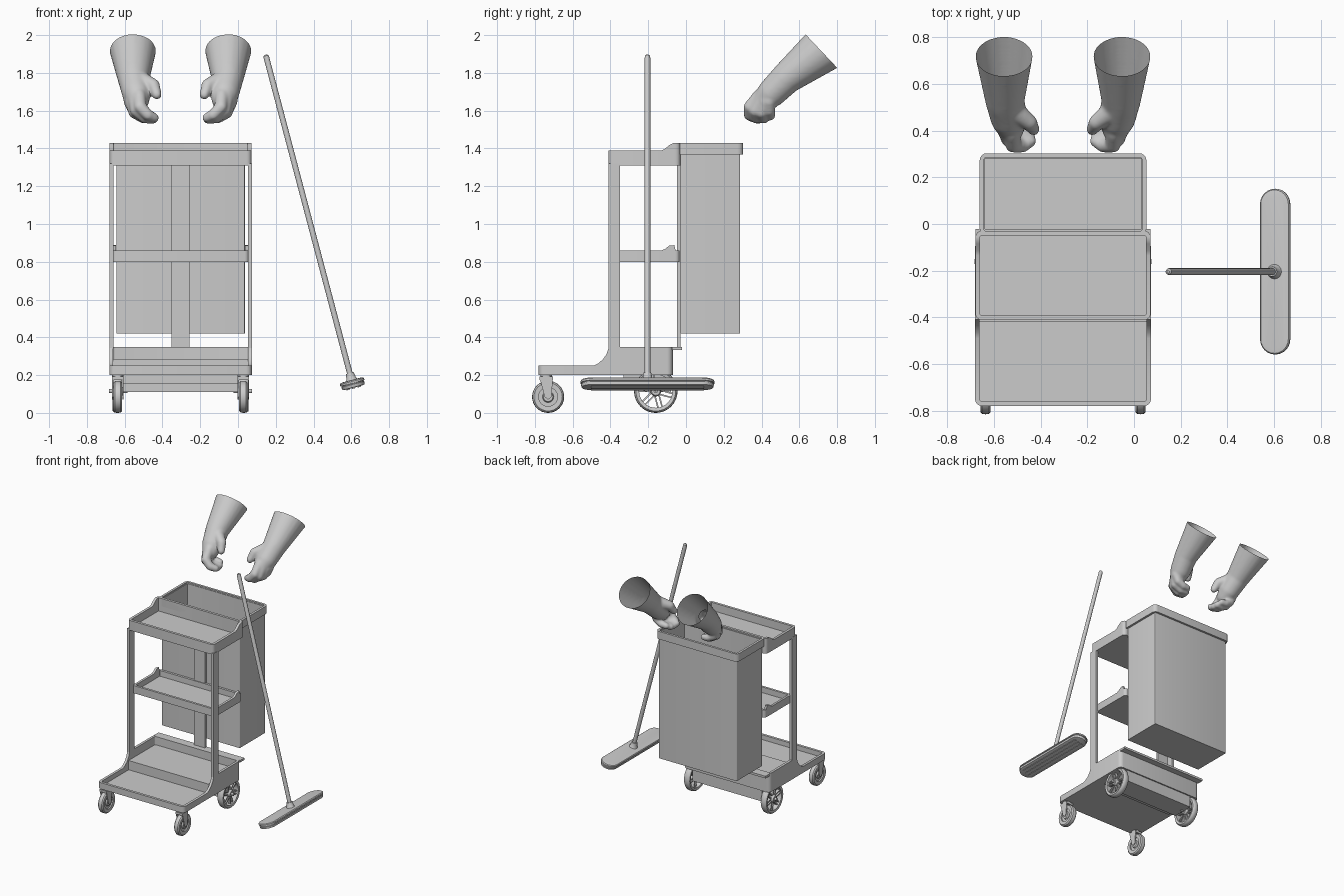
import bpy, bmesh
from math import sin, cos, pi, radians
from mathutils import Vector, Matrix

if "Cube" in bpy.data.objects:
    bpy.data.objects.remove(bpy.data.objects["Cube"])

CX = -0.304  # centre line of the cart


def finish(name, bm, mat=None):
    bmesh.ops.recalc_face_normals(bm, faces=bm.faces)
    me = bpy.data.meshes.new(name)
    bm.to_mesh(me)
    bm.free()
    ob = bpy.data.objects.new(name, me)
    bpy.context.collection.objects.link(ob)
    if mat:
        ob.matrix_world = mat
    return ob


def loft(name, rings, wrap=False, mat=None):
    """Skin closed rings; wrap joins last ring to first, otherwise ends are capped."""
    bm = bmesh.new()
    vs = [[bm.verts.new(p) for p in r] for r in rings]
    n = len(vs[0])
    for i in range(len(vs) if wrap else len(vs) - 1):
        a, b = vs[i], vs[(i + 1) % len(vs)]
        for j in range(n):
            k = (j + 1) % n
            bm.faces.new((a[j], a[k], b[k], b[j]))
    if not wrap:
        bm.faces.new(vs[0])
        bm.faces.new(vs[-1])
    return finish(name, bm, mat)


def box(name, x0, x1, y0, y1, z0, z1):
    rect = [(x0, y0), (x1, y0), (x1, y1), (x0, y1)]
    return loft(name, [[(x, y, z) for x, y in rect] for z in (z0, z1)])


def interp(table, y):
    if y <= table[0][0]:
        return table[0][1]
    for (a, p), (b, q) in zip(table, table[1:]):
        if y <= b:
            return p + (q - p) * (y - a) / (b - a)
    return table[-1][1]


def outline(hw, y0, y1, r, ys):
    """Rounded rectangle, with extra points on the long sides at ys."""
    ys = [y for y in ys if y0 + r + .001 < y < y1 - r - .001]
    pts = []
    for cx, cy, a0 in ((hw - r, y1 - r, 0), (r - hw, y1 - r, 90), (r - hw, y0 + r, 180), (hw - r, y0 + r, 270)):
        pts += [(CX + cx + r * cos(radians(a0 + 22.5 * i)), cy + r * sin(radians(a0 + 22.5 * i))) for i in range(5)]
        if a0 == 90:
            pts += [(CX - hw, y) for y in reversed(ys)]
        if a0 == 270:
            pts += [(CX + hw, y) for y in ys]
    return pts


def rim(name, hw, y0, y1, r, t, zb, top):
    """Tray wall whose top edge follows the (y, z) table."""
    ys = [p[0] for p in top]
    o = outline(hw, y0, y1, r, ys)
    i = outline(hw - t, y0 + t, y1 - t, max(r - t, .004), ys)
    # keep matching point counts by reusing the outer y for the height
    h = [interp(top, p[1]) for p in o]
    return loft(name, [[(*p, zb) for p in o], [(*p, z) for p, z in zip(o, h)],
                       [(*p, z) for p, z in zip(i, h)], [(*p, zb) for p in i]], wrap=True)


def lathe(name, prof, x, y, z, n=32):
    """Closed (radius, x offset) profile turned about an axle along x."""
    return loft(name, [[(x + dx, y + r * cos(2 * pi * k / n), z + r * sin(2 * pi * k / n))
                        for r, dx in prof] for k in range(n)], wrap=True)


def circle(r, z, n=16):
    return [(r * cos(2 * pi * k / n), r * sin(2 * pi * k / n), z) for k in range(n)]


# base tray: low front, high rear
rim("base_wall", .377, -.78, -.07, .03, .02, .2,
    [(-.49, .25), (-.465, .262), (-.44, .283), (-.42, .312), (-.408, .35), (-.09, .35)])
box("base_front_floor", CX - .365, CX + .365, -.768, -.4, .2, .212)
box("base_rear_floor", CX - .365, CX + .365, -.42, -.08, .2, .285)
box("base_rear_lip", CX - .375, CX + .375, -.075, -.022, .333, .35)
box("axle_box", CX - .305, CX + .305, -.25, -.08, .11, .205)
box("axle_step", CX - .305, CX + .305, -.33, -.25, .155, .205)

# uprights
for s in (-1, 1):
    xs = sorted((CX + s * .356, CX + s * .377))
    box("front_post", *xs, -.41, -.35, .34, 1.32)
box("rear_post", CX - .048, CX + .048, -.048, -.03, .34, 1.4)

# middle shelf
rim("middle_shelf_wall", .36, -.37, -.035, .02, .018, .8,
    [(-.13, .86), (-.11, .868), (-.09, .885), (-.062, .888), (-.056, .86)])
box("middle_shelf_floor", CX - .35, CX + .35, -.36, -.045, .8, .815)

# top shelf and bag frame
rim("top_shelf_wall", .375, -.41, -.03, .025, .02, 1.31,
    [(-.135, 1.388), (-.115, 1.395), (-.085, 1.42), (-.065, 1.43)])
box("top_shelf_floor", CX - .365, CX + .365, -.4, -.04, 1.31, 1.325)
rim("bag_frame", .357, -.05, .303, .03, .018, 1.368, [(0, 1.43)])

# bag, open at the top
rim("bag_wall", .34, -.03, .287, .006, .006, .42, [(0, 1.42)])
box("bag_bottom", CX - .339, CX + .339, -.029, .286, .42, .426)

# wheels
for s in (-1, 1):
    x, y, z = CX + s * .332, -.73, .085
    lathe("front_tyre", [(.05, -.02), (.075, -.022), (.083, -.014), (.085, 0), (.083, .014), (.075, .022), (.05, .02)], x, y, z)
    lathe("front_wheel_disc", [(.002, -.02), (.025, -.02), (.03, -.01), (.055, -.01),
                               (.055, .01), (.03, .01), (.025, .02), (.002, .02)], x, y, z)
    for t in (-1, 1):  # fork plates
        prof = [(-.775, .185), (-.705, .185), (-.712, .085), (-.73, .07), (-.748, .085)]
        loft("caster_fork", [[(x + t * d, a, b) for a, b in prof] for d in (.024, .03)])
    box("caster_bridge", x - .03, x + .03, -.775, -.705, .175, .192)
    loft("caster_swivel", [circle(.03, 0), circle(.03, .02)], mat=Matrix.Translation((x, -.74, .186)))

    x, y, z, r = CX + s * .335, -.16, .115, .115
    lathe("rear_tyre", [(.088, -.022), (.105, -.025), (.113, -.016), (.115, 0), (.113, .016), (.105, .025), (.088, .022)], x, y, z, 40)
    lathe("rear_hub", [(.002, -.027), (.022, -.027), (.028, -.018), (.028, .018), (.022, .027), (.002, .027)], x, y, z, 20)
    for k in range(6):
        a = 2 * pi * k / 6 + .26
        m = Matrix.Translation((x, y, z)) @ Matrix.Rotation(a, 4, 'X')
        for d in (-.011, .011):
            sec = [(-.012, -.004), (.012, -.004), (.012, .004), (-.012, .004)]
            loft("rear_spoke", [[(p, q + d, h) for p, q in sec] for h in (.02, .094)], mat=m)
    xs = sorted((CX + s * .28, CX + s * .379))
    lathe("rear_axle", [(.001, xs[0]), (.011, xs[0]), (.011, xs[1]), (.001, xs[1])], 0, y, z, 12)

# mop: built upright, then tilted
M = Matrix.Translation((.607, -.204, .153)) @ Matrix.Rotation(radians(-14.8), 4, 'Y')


def stadium(w, z, half=.355, n=12):
    c = half - .066
    return [(w * cos(pi * k / n), c + w * sin(pi * k / n), z) for k in range(n + 1)] + \
           [(-w * cos(pi * k / n), -c - w * sin(pi * k / n), z) for k in range(n + 1)]


loft("mop_head", [stadium(w, z) for w, z in ((.05, -.02), (.06, -.018), (.063, -.002), (.059, 0), (.059, .003),
                                             (.066, .004), (.066, .014), (.061, .02), (.045, .022))], mat=M)
for x in (-.03, 0, .03):
    loft("mop_rib", [[(x + a, b * .3, z) for a, b in ((-.009, -1), (.009, -1), (.009, 1), (-.009, 1))]
                     for z in (-.025, -.018)], mat=M)
loft("mop_socket", [circle(.034, .018), circle(.026, .03), circle(.021, .06)], mat=M)
loft("mop_handle", [circle(r, z) for r, z in ((.015, .02), (.015, 1.785), (.013, 1.797), (.006, 1.803))], mat=M)

# gloves: tapered capsules fused together, cuff cut open
CHAINS = [
    [(-.05, .81, 1.99, .14), (-.055, .535, 1.775, .085), (-.07, .455, 1.695, .077), (-.08, .41, 1.655, .058)],
    [(-.085, .39, 1.68, .036), (-.09, .338, 1.62, .033), (-.13, .335, 1.578, .03), (-.165, .355, 1.562, .025)],
    [(-.06, .40, 1.665, .036), (-.07, .365, 1.60, .033), (-.115, .37, 1.562, .03), (-.16, .385, 1.555, .025)],
    [(-.045, .42, 1.65, .036), (-.06, .402, 1.59, .032), (-.11, .408, 1.56, .029), (-.155, .415, 1.558, .025)],
    [(-.035, .44, 1.65, .034), (-.055, .442, 1.60, .03), (-.1, .446, 1.575, .027), (-.14, .446, 1.572, .023)],
    [(-.10, .48, 1.76, .045), (-.16, .435, 1.735, .034), (-.178, .405, 1.685, .026)],
]


def capsule(bm, a, b):
    tmp = bmesh.new()
    for *c, r in (a, b):
        bmesh.ops.create_icosphere(tmp, subdivisions=3, radius=r, matrix=Matrix.Translation(c))
    pts = [v.co.copy() for v in tmp.verts]
    tmp.free()
    hull = bmesh.new()
    for p in pts:
        hull.verts.new(p)
    bmesh.ops.convex_hull(hull, input=hull.verts[:])
    bmesh.ops.delete(hull, geom=[v for v in hull.verts if not v.link_faces], context='VERTS')
    me = bpy.data.meshes.new("tmp")
    hull.to_mesh(me)
    hull.free()
    bm.from_mesh(me)
    bpy.data.meshes.remove(me)


bm = bmesh.new()
for chain in CHAINS:
    for a, b in zip(chain, chain[1:]):
        capsule(bm, a, b)
raw = finish("glove_raw", bm)
mod = raw.modifiers.new("fuse", 'REMESH')
mod.mode, mod.voxel_size = 'VOXEL', .008
bpy.context.view_layer.update()
fused = bpy.data.meshes.new_from_object(raw.evaluated_get(bpy.context.evaluated_depsgraph_get()))
bpy.data.objects.remove(raw)
for name, mirror in (("right_glove", False), ("left_glove", True)):
    bm = bmesh.new()
    bm.from_mesh(fused)
    for _ in range(4):
        bmesh.ops.smooth_vert(bm, verts=bm.verts, factor=.5, use_axis_x=True, use_axis_y=True, use_axis_z=True)
    bmesh.ops.bisect_plane(bm, geom=bm.verts[:] + bm.edges[:] + bm.faces[:], plane_co=(-.05, .717, 1.915),
                           plane_no=(0, .73, .69), clear_outer=True)
    if mirror:
        for v in bm.verts:
            v.co.x = 2 * CX - v.co.x
    finish(name, bm)

# smooth shading with sharp edges kept
for ob in bpy.context.scene.objects:
    ob.select_set(True)
    bpy.context.view_layer.objects.active = ob
bpy.ops.object.shade_smooth_by_angle(angle=radians(35))
